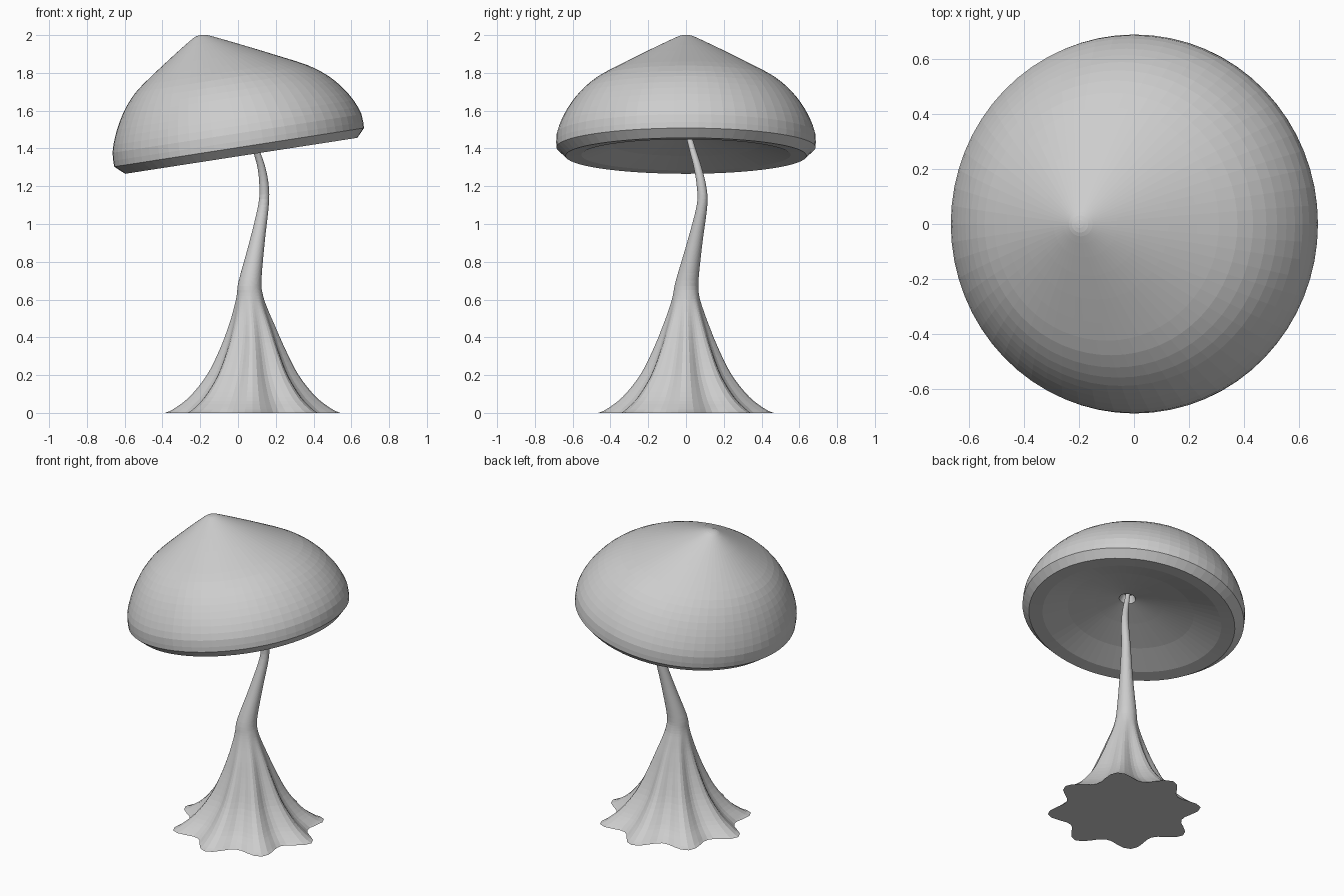
import bpy, bmesh, math
from mathutils import Vector

if "Cube" in bpy.data.objects:
    bpy.data.objects.remove(bpy.data.objects["Cube"])

grey = bpy.data.materials.new("light grey")
grey.diffuse_color = (0.61, 0.61, 0.61, 1)
grey.use_nodes = True
grey.node_tree.nodes["Principled BSDF"].inputs["Base Color"].default_value = grey.diffuse_color
SEG = 64


def smooth_keys(keys, steps):
    """Run a Catmull-Rom curve through rows of numbers."""
    pts = [Vector(k) for k in keys]
    out = []
    for i in range(len(pts) - 1):
        a, b, c, d = pts[max(i - 1, 0)], pts[i], pts[i + 1], pts[min(i + 2, len(pts) - 1)]
        for s in range(steps):
            t = s / steps
            out.append(0.5 * (2 * b + (c - a) * t + (2 * a - 5 * b + 4 * c - d) * t ** 2
                              + (3 * b - a - 3 * c + d) * t ** 3))
    return out + [pts[-1]]


def loft(name, rings):
    """Skin closed rings of points and close both ends."""
    bm = bmesh.new()
    loops = [[bm.verts.new(p) for p in ring] for ring in rings]
    for lo, hi in zip(loops, loops[1:]):
        n = len(lo)
        for i in range(n):
            bm.faces.new((lo[i], lo[(i + 1) % n], hi[(i + 1) % n], hi[i]))
    bm.faces.new(loops[0][::-1])
    bm.faces.new(loops[-1])
    bmesh.ops.recalc_face_normals(bm, faces=bm.faces)
    mesh = bpy.data.meshes.new(name)
    bm.to_mesh(mesh)
    bm.free()
    mesh.materials.append(grey)
    obj = bpy.data.objects.new(name, mesh)
    bpy.context.collection.objects.link(obj)
    return obj


angles = [2 * math.pi * i / SEG for i in range(SEG)]

# Tilted cap: height along the axis, radius, sideways drift
tilt = math.radians(8.8)
across = Vector((math.cos(tilt), 0, math.sin(tilt)))
axis = Vector((-math.sin(tilt), 0, math.cos(tilt)))
rim_centre = Vector((0.017, 0, 1.361))
underside = [(0.17, 0.03, 0.055), (0.125, 0.05, 0.055), (0.095, 0.2, 0.04), (0.055, 0.38, 0.018),
             (0.005, 0.54, 0), (0, 0.622, 0)]
shell = smooth_keys([(0.046, 0.669, -0.004), (0.12, 0.667, -0.004), (0.2, 0.639, -0.006),
                     (0.275, 0.597, -0.012), (0.346, 0.543, -0.021), (0.417, 0.464, -0.037),
                     (0.486, 0.35, -0.06), (0.58, 0.183, -0.089), (0.642, 0.068, -0.108),
                     (0.66, 0.03, -0.113), (0.664, 0.004, -0.115)], 2)
rings = []
for h, r, drift in underside + shell:
    centre = rim_centre + axis * h + across * drift
    rings.append([centre + across * r * math.cos(a) + Vector((0, 1.026 * r * math.sin(a), 0))
                  for a in angles])
loft("cap", rings)

# Stem flaring into an eight-pointed skirt: x, y, z, tip radius, valley radius
keys = [(0.078, 0, 0, 0.465, 0.365), (0.078, 0, 0.02, 0.42, 0.345), (0.078, 0, 0.085, 0.335, 0.28),
        (0.078, 0, 0.2, 0.243, 0.204), (0.077, 0, 0.34, 0.172, 0.148), (0.073, 0, 0.465, 0.121, 0.109),
        (0.067, 0, 0.55, 0.09, 0.085), (0.063, 0, 0.62, 0.07, 0.069), (0.064, 0.006, 0.7, 0.06, 0.06),
        (0.1, 0.046, 0.9, 0.041, 0.041), (0.135, 0.085, 1.1, 0.028, 0.028),
        (0.138, 0.082, 1.2, 0.025, 0.025), (0.124, 0.062, 1.3, 0.021, 0.021),
        (0.096, 0.036, 1.39, 0.018, 0.018), (0.064, 0.012, 1.48, 0.015, 0.015),
        (0.045, 0, 1.54, 0.014, 0.014)]
rings = []
for x, y, z, tip, valley in smooth_keys(keys, 4):
    ring = []
    for a in angles:
        r = valley + (tip - valley) * ((1 + math.cos(8 * a)) / 2) ** 1.15
        ring.append((x + r * math.cos(a), y + r * math.sin(a), z))
    rings.append(ring)
loft("stem", rings)
